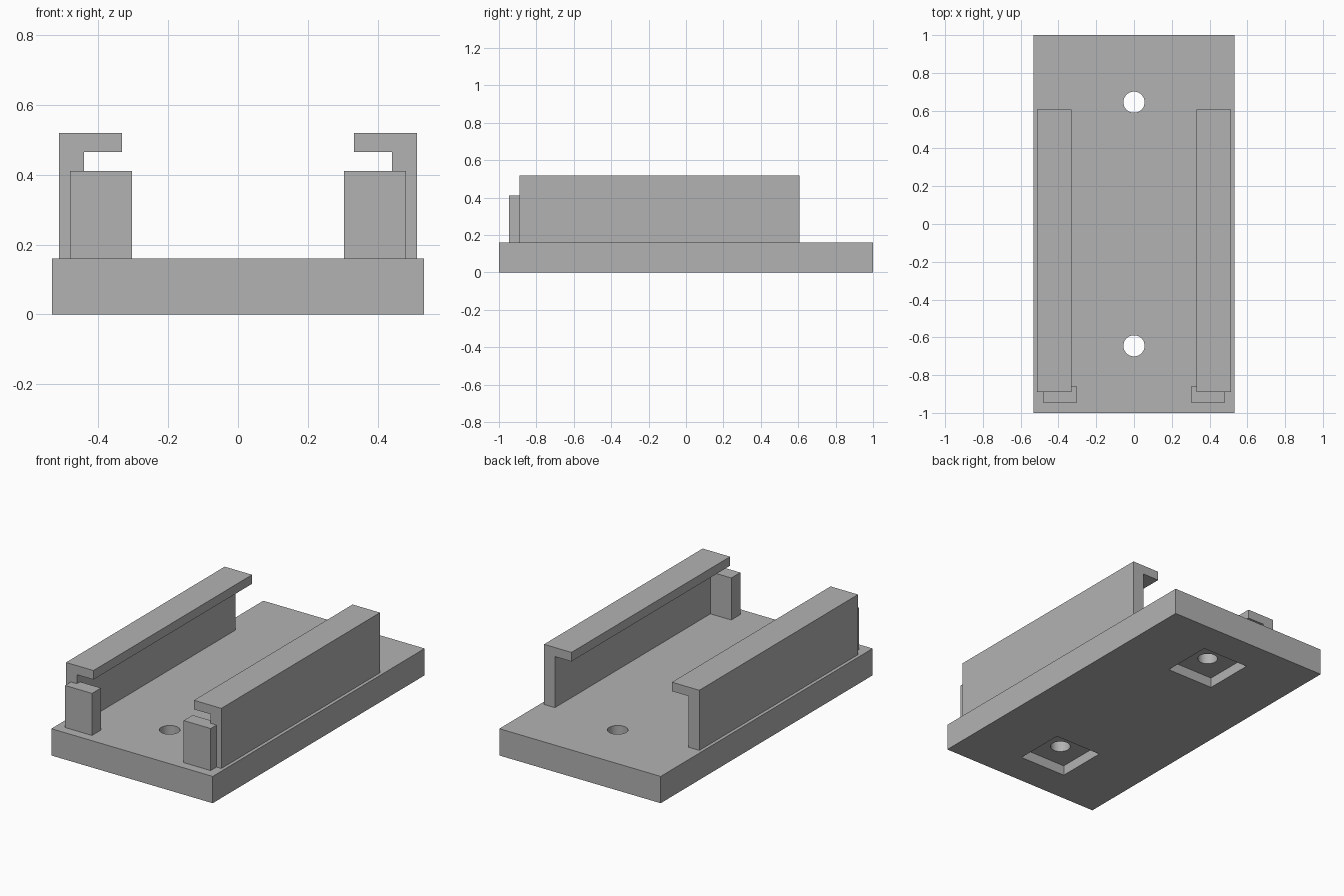
import bpy
import bmesh
from mathutils import Matrix, Vector

cube = bpy.data.objects.get("Cube")
if cube:
    bpy.data.objects.remove(cube, do_unlink=True)

grey = bpy.data.materials.new("mid_grey")
grey.use_nodes = True
colour = (0.448, 0.448, 0.448, 1)
grey.diffuse_color = colour
grey.node_tree.nodes["Principled BSDF"].inputs["Base Color"].default_value = colour


def add_object(name, bm):
    bmesh.ops.recalc_face_normals(bm, faces=bm.faces)
    mesh = bpy.data.meshes.new(name)
    bm.to_mesh(mesh)
    bm.free()
    mesh.materials.append(grey)
    obj = bpy.data.objects.new(name, mesh)
    bpy.context.collection.objects.link(obj)
    return obj


def box(name, low, high):
    low, high = Vector(low), Vector(high)
    bm = bmesh.new()
    bmesh.ops.create_cube(bm, size=1, matrix=Matrix.Translation((low + high) / 2)
                          @ Matrix.Diagonal(high - low).to_4x4())
    return add_object(name, bm)


def cylinder(name, radius, depth, centre):
    bm = bmesh.new()
    bmesh.ops.create_cone(bm, cap_ends=True, segments=48, radius1=radius, radius2=radius,
                          depth=depth, matrix=Matrix.Translation(centre))
    return add_object(name, bm)


def extrude_profile(name, points, y0, y1):
    bm = bmesh.new()
    face = bm.faces.new([bm.verts.new((x, y0, z)) for x, z in points])
    new = bmesh.ops.extrude_face_region(bm, geom=[face])["geom"]
    verts = [v for v in new if isinstance(v, bmesh.types.BMVert)]
    bmesh.ops.translate(bm, verts=verts, vec=(0, y1 - y0, 0))
    return add_object(name, bm)


def activate(obj):
    bpy.ops.object.select_all(action="DESELECT")
    obj.select_set(True)
    bpy.context.view_layer.objects.active = obj


PLATE_TOP = 0.16

# Base plate with two screw holes and square nut pockets underneath
plate = box("base_plate", (-0.533, -1, 0), (0.533, 1, PLATE_TOP))
cutters = []
for y in (-0.645, 0.645):
    cutters.append(cylinder("hole_cutter", 0.056, 1, (0, y, 0)))
    cutters.append(box("pocket_cutter", (-0.155, y - 0.155, -0.1), (0.155, y + 0.155, 0.06)))
activate(plate)
for cutter in cutters:
    cutter.hide_render = True
    mod = plate.modifiers.new("cut", "BOOLEAN")
    mod.operation = "DIFFERENCE"
    mod.solver = "EXACT"
    mod.object = cutter
    bpy.ops.object.modifier_apply(modifier=mod.name)
    bpy.data.objects.remove(cutter, do_unlink=True)
bpy.ops.object.shade_smooth_by_angle()

# Side rails with inward lips
rails = extrude_profile("side_rails", [
    (0.513, PLATE_TOP), (0.513, 0.519), (0.332, 0.519),
    (0.332, 0.465), (0.441, 0.465), (0.441, PLATE_TOP)], -0.89, 0.607)

# End stops at the front of the rails
stops = box("end_stops", (0.303, -0.945, PLATE_TOP), (0.481, -0.86, 0.411))

for part in (rails, stops):
    part.modifiers.new("mirror", "MIRROR")
